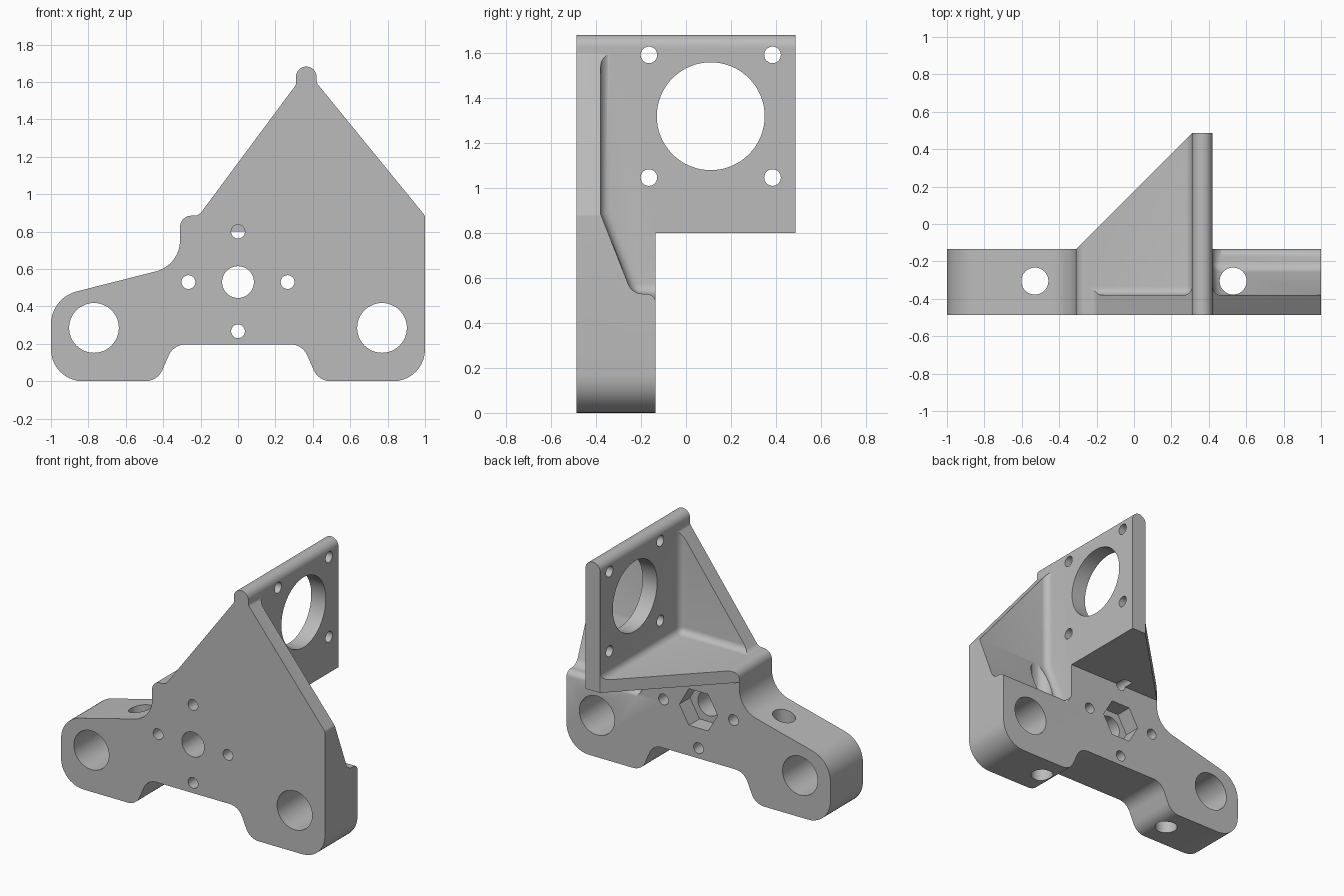
import bpy, bmesh, math
from mathutils import Vector

if "Cube" in bpy.data.objects:
    bpy.data.objects.remove(bpy.data.objects["Cube"], do_unlink=True)


def rounded(corners, step=math.radians(9)):
    """Outline from (u, v, radius) corners, each replaced by a tangent arc."""
    out = []
    for i, (u, v, r) in enumerate(corners):
        p = Vector((u, v))
        a = (Vector(corners[i - 1][:2]) - p).normalized()
        b = (Vector(corners[(i + 1) % len(corners)][:2]) - p).normalized()
        half = a.angle(b) / 2
        centre = p + (a + b).normalized() * r / math.sin(half)
        start = p + a * r / math.tan(half) - centre
        end = p + b * r / math.tan(half) - centre
        sweep = math.pi - 2 * half
        sign = 1 if start.x * end.y - start.y * end.x > 0 else -1
        n = max(1, math.ceil(sweep / step))
        for k in range(n + 1):
            t = sign * sweep * k / n
            c, s = math.cos(t), math.sin(t)
            out.append((centre.x + start.x * c - start.y * s,
                        centre.y + start.x * s + start.y * c))
    return out


def circle(u, v, r, n=48):
    return [(u + r * math.cos(math.tau * k / n), v + r * math.sin(math.tau * k / n))
            for k in range(n)]


def rect(u0, u1, v0, v1):
    return [(u0, v0), (u1, v0), (u1, v1), (u0, v1)]


def prism(name, outline, axis, lo, hi):
    """Extrude a 2D outline along one axis."""
    place = {"X": lambda u, v, w: (w, u, v),
             "Y": lambda u, v, w: (u, w, v),
             "Z": lambda u, v, w: (u, v, w)}[axis]
    bm = bmesh.new()
    rings = [[bm.verts.new(place(u, v, w)) for u, v in outline] for w in (lo, hi)]
    for ring in rings:
        bm.faces.new(ring)
    n = len(outline)
    for i in range(n):
        j = (i + 1) % n
        bm.faces.new((rings[0][i], rings[0][j], rings[1][j], rings[1][i]))
    bmesh.ops.recalc_face_normals(bm, faces=bm.faces)
    mesh = bpy.data.meshes.new(name)
    bm.to_mesh(mesh)
    bm.free()
    obj = bpy.data.objects.new(name, mesh)
    bpy.context.collection.objects.link(obj)
    return obj


def fillet(obj, width):
    mod = obj.modifiers.new("fillet", "BEVEL")
    mod.width = width
    mod.segments = 6
    mod.limit_method = "ANGLE"
    mod.angle_limit = math.radians(30)
    return obj


# Solid with the full front silhouette
bracket = prism("mounting_bracket", rounded([
    (-1, 0, .17), (-.43, 0, .1), (-.345, .197, .1),
    (.345, .197, .1), (.43, 0, .1), (1, 0, .17),
    (1, .885, .03), (.42, 1.595, .03), (.42, 1.682, .054),
    (.31, 1.682, .054), (.31, 1.585, .03), (-.21, .885, .05),
    (-.31, .885, .06), (-.31, .62, .17), (-1, .445, .18)]), "Y", -.487, .487)

cutters = []

# Clear the space below the shelf and outside its diagonal edge
cutters.append(prism("under_shelf", rect(-.135, 1, -1, .8), "X", -2, 2))
cutters.append(prism("shelf_diagonal", [
    (-.31, -.135), (.32, .495), (.32, 1), (-2, 1), (-2, -.135)], "Z", -1, 3))

# Filleted pockets on both sides of the upright plate
cutters.append(fillet(prism("shelf_pocket", rect(-.38, 1.5, .885, 2.5), "X", -1.5, .31), .045))
cutters.append(fillet(prism("side_pocket", [
    (-.38, 2.5), (-.38, .885), (-.24, .53), (-.133, .53),
    (-.133, .4), (1, .4), (1, 2.5)], "X", .42, 1.5), .045))

# Foot bores and vertical bolt holes
for side in (-1, 1):
    cutters.append(prism("foot_bore", circle(side * .77, .285, .133), "Y", -1, 1))
    cutters.append(prism("bolt_hole", circle(side * .53, -.305, .072), "Z", -1, 3))
    cutters.append(prism("pilot_hole", circle(side * .265, .53, .037, 24), "Y", -1, 1))

# Centre hole with hexagonal nut recess, and its upper and lower pilots
cutters.append(prism("centre_hole", circle(0, .53, .085), "Y", -1, 1))
cutters.append(prism("nut_recess", circle(0, .53, .145, 6), "Y", -.25, 1))
cutters.append(prism("lower_pilot", circle(0, .267, .037, 24), "Y", -1, 1))
cutters.append(prism("upper_pilot", circle(0, .8, .037, 24), "Y", -1, -.06))

# Upright plate: large opening and four screw holes
cutters.append(prism("plate_opening", circle(.11, 1.32, .24, 64), "X", .2, .6))
for y in (-.165, .385):
    for z in (1.047, 1.593):
        cutters.append(prism("screw_hole", circle(y, z, .037, 24), "X", .2, .6))

# Cut everything, bake the result and discard the cutters
for cutter in cutters:
    cutter.hide_render = True
    mod = bracket.modifiers.new(cutter.name, "BOOLEAN")
    mod.operation = "DIFFERENCE"
    mod.solver = "EXACT"
    mod.object = cutter
bpy.context.view_layer.update()
baked = bpy.data.meshes.new_from_object(
    bracket.evaluated_get(bpy.context.evaluated_depsgraph_get()))
bracket.modifiers.clear()
bracket.data = baked
for cutter in cutters:
    bpy.data.objects.remove(cutter, do_unlink=True)

# Single grey material
grey = bpy.data.materials.new("plain_grey")
grey.use_nodes = True
colour = (.5, .5, .5, 1)
grey.diffuse_color = colour
grey.node_tree.nodes["Principled BSDF"].inputs["Base Color"].default_value = colour
bracket.data.materials.clear()
bracket.data.materials.append(grey)

bpy.ops.object.select_all(action="DESELECT")
bracket.select_set(True)
bpy.context.view_layer.objects.active = bracket
bpy.ops.object.shade_smooth_by_angle(angle=math.radians(25))
